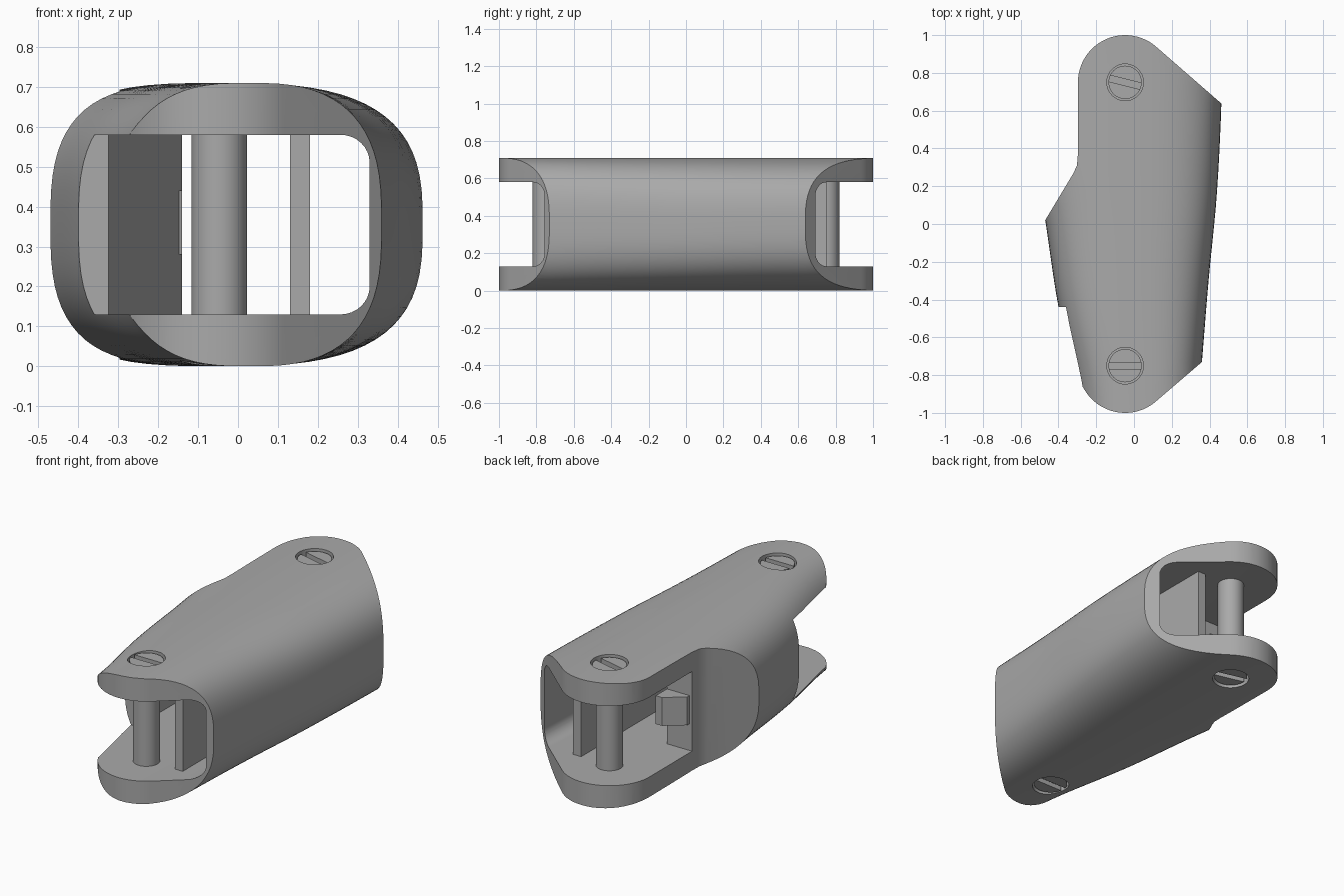
import bpy, bmesh, math
from math import cos, sin, pi, radians
from mathutils import Matrix, Vector

cube = bpy.data.objects.get("Cube")
if cube:
    bpy.data.objects.remove(cube, do_unlink=True)

H = 0.71            # overall height
LOW, HIGH = 0.13, 0.58   # floor and ceiling of the cavity
PIN_X, PIN_Y = -0.047, 0.75

grey = bpy.data.materials.new("plain_grey")
grey.use_nodes = True
COLOUR = (0.4, 0.4, 0.4, 1)
grey.diffuse_color = COLOUR
grey.node_tree.nodes["Principled BSDF"].inputs["Base Color"].default_value = COLOUR


def make(name, bm):
    bmesh.ops.recalc_face_normals(bm, faces=bm.faces)
    mesh = bpy.data.meshes.new(name)
    bm.to_mesh(mesh)
    bm.free()
    mesh.materials.append(grey)
    obj = bpy.data.objects.new(name, mesh)
    bpy.context.collection.objects.link(obj)
    return obj


def prism(name, points, z0, z1, fillet=None, radius=0.07):
    """Extrude a plan outline; fillet picks horizontal edges to round."""
    bm = bmesh.new()
    base = bm.faces.new([bm.verts.new((x, y, z0)) for x, y in points])
    top = bmesh.ops.extrude_face_region(bm, geom=[base])["geom"]
    bmesh.ops.translate(bm, vec=(0, 0, z1 - z0),
                        verts=[v for v in top if isinstance(v, bmesh.types.BMVert)])
    if fillet:
        edges = [e for e in bm.edges if all(fillet(v.co) for v in e.verts)
                 and abs(e.verts[0].co.z - e.verts[1].co.z) < 1e-4]
        bmesh.ops.bevel(bm, geom=edges, offset=radius, segments=8, profile=0.5,
                        affect='EDGES')
    return make(name, bm)


def box(name, x0, x1, y0, y1, z0, z1):
    return prism(name, [(x0, y0), (x1, y0), (x1, y1), (x0, y1)], z0, z1)


def disc(name, y, r, z0, z1):
    ring = [(PIN_X + r * cos(2 * pi * i / 40), y + r * sin(2 * pi * i / 40))
            for i in range(40)]
    return prism(name, ring, z0, z1)


def select_only(obj):
    bpy.ops.object.select_all(action='DESELECT')
    obj.select_set(True)
    bpy.context.view_layer.objects.active = obj


def cut(obj, cutter, operation='DIFFERENCE'):
    select_only(obj)
    mod = obj.modifiers.new("cut", 'BOOLEAN')
    mod.operation, mod.object, mod.solver = operation, cutter, 'EXACT'
    bpy.ops.object.modifier_apply(modifier=mod.name)
    bpy.data.objects.remove(cutter, do_unlink=True)


def smooth(obj, angle=30):
    select_only(obj)
    bpy.ops.object.shade_smooth_by_angle(angle=radians(angle))


def spline(table, y):
    """Smooth interpolation through (y, x) stations."""
    for i in range(len(table) - 1):
        (y0, a), (y1, b) = table[i], table[i + 1]
        if y <= y1:
            pa, pb = table[max(i - 1, 0)], table[min(i + 2, len(table) - 1)]
            m0 = (b - pa[1]) / (y1 - pa[0]) * (y1 - y0)
            m1 = (pb[1] - a) / (pb[0] - y0) * (y1 - y0)
            t = (y - y0) / (y1 - y0)
            return ((2*t**3 - 3*t*t + 1) * a + (t**3 - 2*t*t + t) * m0
                    + (3*t*t - 2*t**3) * b + (t**3 - t*t) * m1)


def arc(y, start, end, n=24):
    r = 0.25
    return [(PIN_X + r * cos(radians(start + (end - start) * i / n)),
             y + r * sin(radians(start + (end - start) * i / n))) for i in range(n + 1)]


# Shell: rounded sections lofted along y
LEFT = [(-1.1, -0.27), (-0.86, -0.305), (-0.44, -0.40), (0.02, -0.47), (0.4, -0.53), (1.1, -0.57)]
RIGHT = [(-1.1, 0.33), (-0.73, 0.36), (-0.3, 0.395), (0.15, 0.438), (0.64, 0.463), (1.1, 0.47)]
SEG, POWER = 72, 2 / 2.9
bm = bmesh.new()
rings = []
for k in range(25):
    y = -1.1 + 2.2 * k / 24
    xl, xr = spline(LEFT, y), spline(RIGHT, y)
    ring = []
    for i in range(SEG):
        a = 2 * pi * (i + 0.5) / SEG
        sx = math.copysign(abs(cos(a)) ** POWER, cos(a))
        sz = math.copysign(abs(sin(a)) ** POWER, sin(a))
        ring.append(bm.verts.new(((xl + xr) / 2 + (xr - xl) / 2 * sx, y, H / 2 * (1 + sz))))
    rings.append(ring)
for r0, r1 in zip(rings, rings[1:]):
    for i in range(SEG):
        j = (i + 1) % SEG
        bm.faces.new((r0[i], r0[j], r1[j], r1[i]))
bm.faces.new(rings[0])
bm.faces.new(rings[-1])
shell = make("shell", bm)

# Plan outline: rounded ends, slanted corners and the flat rear-side facet
outline = (arc(-PIN_Y, 207, 310) + [(0.36, -0.73), (0.6, -0.53), (0.6, 0.517), (0.46, 0.64)]
           + arc(PIN_Y, 48.5, 180)
           + [(-0.297, 0.37), (-0.302, 0.31), (-0.32, 0.27), (-0.6, -0.197), (-0.6, -0.8)])
cut(shell, prism("outline_cutter", outline, -0.2, H + 0.2), 'INTERSECT')

# Cavity through both ends, leaving a wedge-shaped stop on one side
cavity = [(-0.8, -1.2), (0.31, -1.2), (0.33, -0.75), (0.40, 0.7), (0.42, 1.2), (-0.8, 1.2),
          (-0.8, 0.37), (-0.14, 0.37), (-0.325, 0.06), (-0.325, -0.44), (-0.8, -0.44)]
cut(shell, prism("cavity_cutter", cavity, LOW, HIGH, lambda co: co.x > 0.3))

# Pins and slotted screw heads at both ends
for end, y, turn in (("front", -PIN_Y, 0), ("back", PIN_Y, -14)):
    smooth(disc(end + "_pin", y, 0.07, LOW - 0.01, HIGH + 0.01))
    for side, outer, sign in (("top", H, 1), ("bottom", 0, -1)):
        inner = outer - sign * 0.05
        face = outer - sign * 0.012
        cut(shell, disc("hole_cutter", y, 0.097, *sorted((inner, outer + sign * 0.1))))
        head = disc(f"{end}_{side}_screw", y, 0.088, *sorted((inner - sign * 0.01, face)))
        slot = box("slot_cutter", -0.2, 0.2, -0.017, 0.017,
                   *sorted((face - sign * 0.025, face + sign * 0.05)))
        slot.data.transform(Matrix.Translation(Vector((PIN_X, y, 0)))
                            @ Matrix.Rotation(radians(turn), 4, 'Z'))
        cut(head, slot)
        smooth(head)
smooth(shell)

# Long inner rib and the catch block on the stop
box("inner_rib", 0.13, 0.18, -PIN_Y, PIN_Y, LOW - 0.01, HIGH + 0.01)
prism("catch_block", [(-0.28, 0.3), (-0.14, 0.36), (-0.14, 0.47), (-0.18, 0.47), (-0.28, 0.39)],
      0.28, 0.44)
